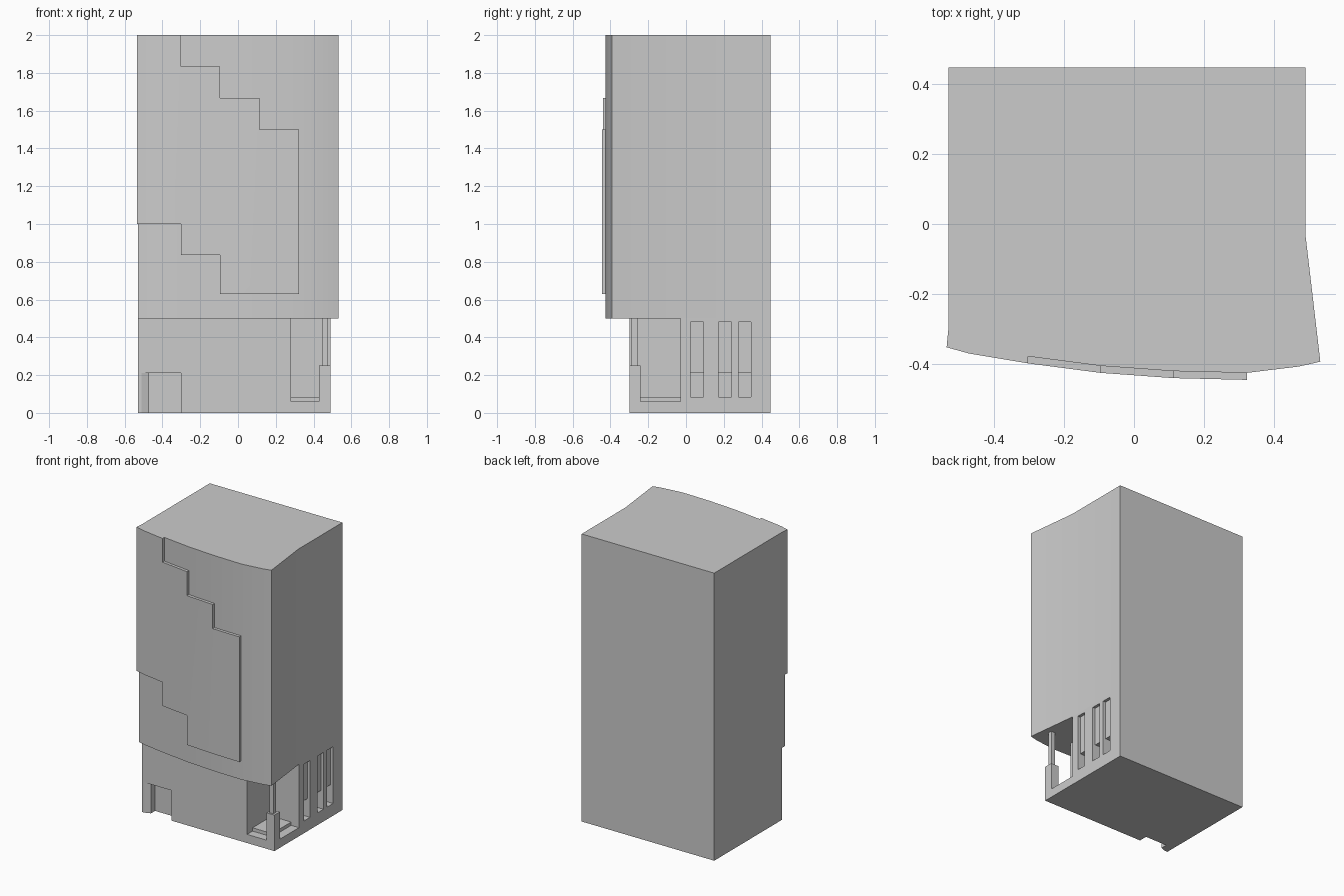
import bpy, bmesh, math
from mathutils import Vector

if "Cube" in bpy.data.objects:
    bpy.data.objects.remove(bpy.data.objects["Cube"])


def prism(name, pts, lo, hi, axis="z"):
    """Extrude a 2D outline: xy outline along z, or xz outline along y."""
    bm = bmesh.new()
    place = (lambda a, b, h: (a, b, h)) if axis == "z" else (lambda a, b, h: (a, h, b))
    face = bm.faces.new([bm.verts.new(place(a, b, lo)) for a, b in pts])
    ext = bmesh.ops.extrude_face_region(bm, geom=[face])
    move = Vector(place(0, 0, hi - lo))
    bmesh.ops.translate(bm, vec=move, verts=[v for v in ext["geom"] if isinstance(v, bmesh.types.BMVert)])
    bmesh.ops.recalc_face_normals(bm, faces=bm.faces)
    mesh = bpy.data.meshes.new(name)
    bm.to_mesh(mesh)
    bm.free()
    obj = bpy.data.objects.new(name, mesh)
    bpy.context.collection.objects.link(obj)
    return obj


def box(name, x0, x1, y0, y1, z0, z1):
    return prism(name, [(x0, y0), (x1, y0), (x1, y1), (x0, y1)], z0, z1)


def boolean(obj, tool, operation="DIFFERENCE"):
    mod = obj.modifiers.new("cut", "BOOLEAN")
    mod.operation, mod.solver, mod.object = operation, "EXACT", tool
    bpy.context.view_layer.objects.active = obj
    bpy.ops.object.modifier_apply(modifier=mod.name)
    bpy.data.objects.remove(tool)


def smooth(obj):
    bpy.ops.object.select_all(action="DESELECT")
    obj.select_set(True)
    bpy.context.view_layer.objects.active = obj
    bpy.ops.object.shade_smooth_by_angle(angle=math.radians(20))


# Upper floors with a bowed front and flared right corner
front = [(-0.53, -0.333), (-0.47, -0.35), (-0.302, -0.378), (-0.095, -0.405),
         (0.113, -0.42), (0.322, -0.425), (0.47, -0.407), (0.532, -0.393)]
upper = prism("upper_floors", front + [(0.49, -0.035), (0.49, 0.447), (-0.53, 0.447)], 0.5, 2)
smooth(upper)

# Raised stepped panel following the bowed front
inner = front[:6]
outer = [(-0.535, -0.352)] + [(x, y - 0.02) for x, y in inner[1:]]
panel = prism("stepped_facade_panel", outer + inner[::-1] + [(-0.53, -0.30)], 0.55, 2)
steps = [(-0.6, 1), (-0.302, 1), (-0.302, 0.835), (-0.095, 0.835), (-0.095, 0.63),
         (0.4, 0.63), (0.4, 1.5), (0.113, 1.5), (0.113, 1.668), (-0.095, 1.668),
         (-0.095, 1.835), (-0.302, 1.835), (-0.302, 2.1), (-0.6, 2.1)]
boolean(panel, prism("stair_outline", steps, -0.7, 0, "y"), "INTERSECT")
smooth(panel)

# Ground floor block
ground = box("ground_floor", -0.53, 0.49, -0.30, 0.447, 0, 0.5)

# Open corner porch, leaving a pedestal at the outer corner
boolean(ground, prism("porch_cut", [(0.28, -0.4), (0.43, -0.4), (0.43, -0.24), (0.6, -0.24),
                                    (0.6, -0.03), (0.28, -0.03)], 0.06, 0.6))
boolean(ground, box("pedestal_cut", 0.42, 0.6, -0.4, -0.23, 0.25, 0.6))
box("porch_step", 0.28, 0.43, -0.24, -0.03, 0.06, 0.083)
box("porch_post", 0.444, 0.474, -0.288, -0.258, 0.25, 0.5)

# Low entrance recess at the front left
boolean(ground, prism("entrance_cut", [(-0.51, -0.4), (-0.51, -0.30), (-0.47, -0.285), (-0.47, -0.24),
                                       (-0.302, -0.24), (-0.302, -0.4)], -0.1, 0.21))

# Tall side windows, deeper below the sill line
for y0, y1 in ((0.025, 0.092), (0.173, 0.24), (0.277, 0.345)):
    boolean(ground, box("window_cut", 0.47, 0.6, y0, y1, 0.085, 0.48))
    boolean(ground, box("lower_window_cut", 0.43, 0.6, y0, y1, 0.085, 0.21))
